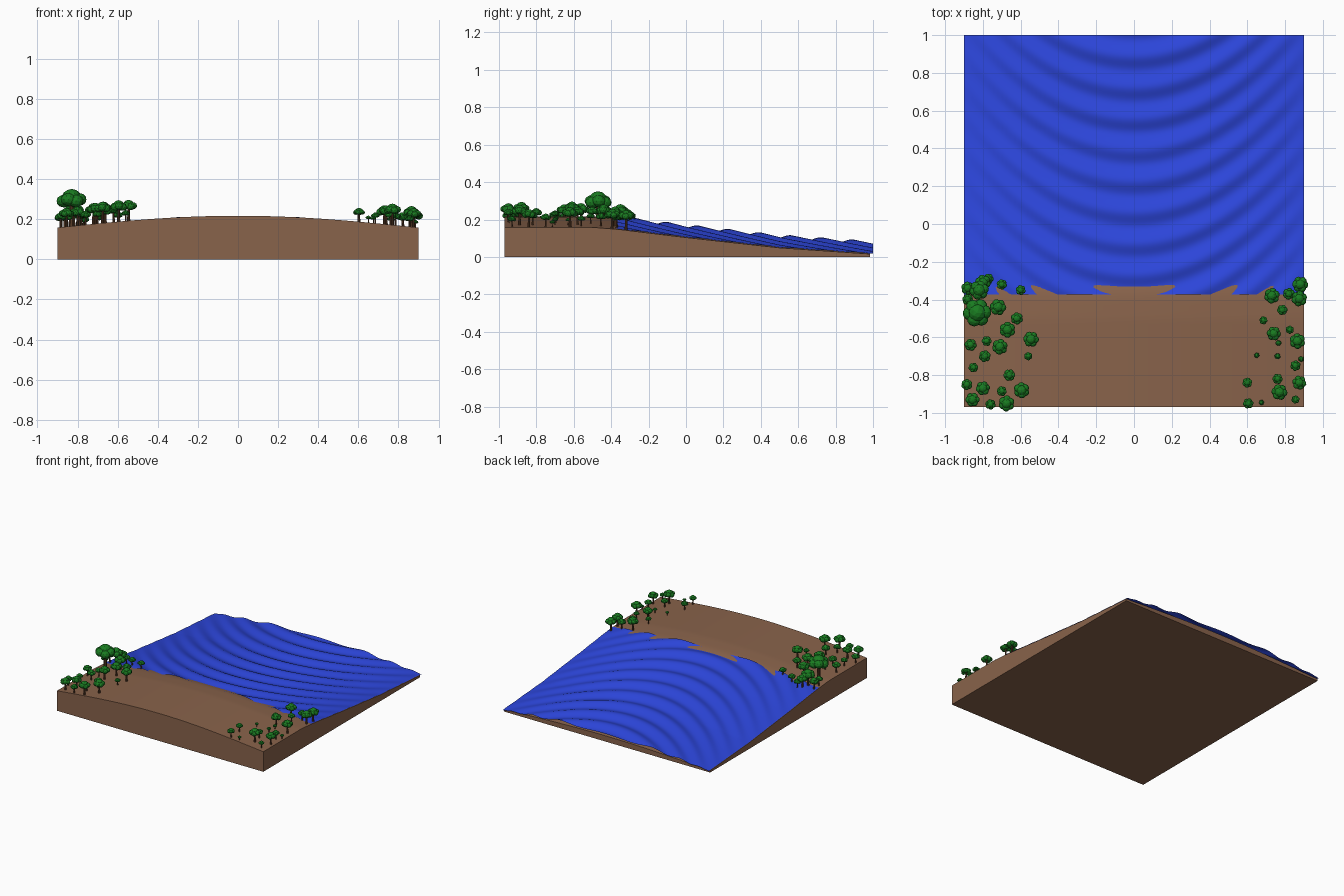
import bpy, bmesh, math, random
from mathutils import Matrix, Vector

if "Cube" in bpy.data.objects:
    bpy.data.objects.remove(bpy.data.objects["Cube"])

random.seed(4)


def material(name, rgb):
    m = bpy.data.materials.new(name)
    m.diffuse_color = (*rgb, 1)
    m.use_nodes = True
    m.node_tree.nodes["Principled BSDF"].inputs["Base Color"].default_value = m.diffuse_color
    return m


SOIL = material("soil", (0.25, 0.125, 0.07))
BARK = material("bark", (0.10, 0.045, 0.02))
LEAF = material("leaf", (0.01, 0.20, 0.015))
BLUE = material("water", (0.025, 0.06, 0.70))


def smoothstep(a, b, v):
    t = min(1, max(0, (v - a) / (b - a)))
    return t * t * (3 - 2 * t)


def side_height(y):
    # height of the ground along the left and right edges
    pts = [(-1.0, .157), (-.5, .157), (-.35, .145), (0, .103), (.5, .048), (1.0, .014)]
    for (y0, z0), (y1, z1) in zip(pts, pts[1:]):
        if y <= y1:
            return z0 + (z1 - z0) * (y - y0) / (y1 - y0)
    return pts[-1][1]


def dome(x):
    return max(0, math.cos(math.pi * x / 1.82))


def land_z(x, y):
    c = dome(x)
    return side_height(y) + c * (0.06 - 0.03 * smoothstep(-.4, -.2, y))


def water_z(x, y):
    c = dome(x)
    wave = math.cos(2 * math.pi * (y + 0.1 - 0.65 * x * x) / 0.165)
    return side_height(y) + 0.003 + 0.058 * c + 0.011 * wave * c ** 0.6


def height_grid(bm, x0, x1, y0, y1, nx, ny, fn):
    rows = []
    for j in range(ny + 1):
        y = y0 + (y1 - y0) * j / ny
        row = []
        for i in range(nx + 1):
            x = x0 + (x1 - x0) * i / nx
            row.append(bm.verts.new((x, y, fn(x, y))))
        rows.append(row)
    for a, b in zip(rows, rows[1:]):
        for i in range(nx):
            bm.faces.new((a[i], a[i + 1], b[i + 1], b[i]))


def to_mesh(bm, name, mat, smooth=False):
    me = bpy.data.meshes.new(name)
    for f in bm.faces:
        f.smooth = smooth
    bm.to_mesh(me)
    bm.free()
    me.materials.append(mat)
    return me


def add(name, me):
    ob = bpy.data.objects.new(name, me)
    bpy.context.collection.objects.link(ob)
    return ob


# Ground block: domed top surface pulled down to a flat base
bm = bmesh.new()
height_grid(bm, -.9, .9, -.97, .985, 40, 80, land_z)
edges = [e for e in bm.edges if e.is_boundary]
skirt = bmesh.ops.extrude_edge_only(bm, edges=edges)["geom"]
for v in skirt:
    if isinstance(v, bmesh.types.BMVert):
        v.co.z = 0
bmesh.ops.contextual_create(bm, geom=[e for e in bm.edges if e.is_boundary])
bmesh.ops.recalc_face_normals(bm, faces=bm.faces)
ground = add("ground", to_mesh(bm, "ground", SOIL))
bpy.context.view_layer.objects.active = ground
ground.select_set(True)
bpy.ops.object.shade_smooth_by_angle(angle=math.radians(30))

# Water sheet with curved wave crests
bm = bmesh.new()
height_grid(bm, -.9, .9, -.372, 1.0, 80, 150, water_z)
add("water", to_mesh(bm, "water", BLUE, True))

# Unit tree: tapered trunk and a flat-bottomed, lobed crown
bm = bmesh.new()
bmesh.ops.create_cone(bm, cap_ends=True, segments=8, radius1=.2, radius2=.13, depth=1.7,
                      matrix=Matrix.Translation((0, 0, .65)))
trunk_mesh = to_mesh(bm, "trunk", BARK)

bm = bmesh.new()
lobes = [(0, 0, 1.95, .62)]
for k in range(6):
    a = k * math.pi / 3 + .3
    lobes.append((.5 * math.cos(a), .5 * math.sin(a), 1.68 + .1 * (k % 2), .5))
for x, y, z, r in lobes:
    bmesh.ops.create_icosphere(bm, subdivisions=2, radius=r,
                               matrix=Matrix.Translation((x, y, z)) @ Matrix.Diagonal((1, 1, .85, 1)))
crown_mesh = to_mesh(bm, "crown", LEAF)

# Groves: x, y, crown radius
left_grove = [
    (-.80, -.31, .042), (-.77, -.29, .028), (-.88, -.34, .036), (-.82, -.35, .052),
    (-.70, -.32, .028), (-.60, -.35, .027), (-.91 + .03, -.40, .03), (-.83, -.47, .076),
    (-.72, -.44, .044), (-.62, -.50, .033), (-.67, -.56, .043), (-.78, -.62, .027),
    (-.71, -.65, .042), (-.545, -.61, .042), (-.56, -.70, .022), (-.865, -.64, .033),
    (-.79, -.70, .032), (-.85, -.76, .026), (-.66, -.80, .032), (-.885, -.85, .03),
    (-.80, -.87, .038), (-.855, -.93, .038), (-.76, -.955, .028), (-.675, -.95, .043),
    (-.595, -.88, .043), (-.70, -.885, .027)]
right_grove = [
    (.88, -.32, .043), (.875, -.395, .042), (.73, -.38, .042), (.82, -.37, .032),
    (.785, -.455, .028), (.685, -.51, .022), (.74, -.58, .038), (.825, -.56, .022),
    (.865, -.62, .042), (.765, -.63, .015), (.65, -.695, .014), (.76, -.70, .016),
    (.885, -.715, .015), (.855, -.75, .028), (.60, -.84, .027), (.875, -.84, .038),
    (.76, -.82, .028), (.77, -.89, .043), (.855, -.93, .022), (.605, -.95, .028),
    (.675, -.945, .014)]

for side, grove in (("left", left_grove), ("right", right_grove)):
    for n, (x, y, r) in enumerate(grove, 1):
        spin = random.uniform(0, 6.28)
        for part, me in (("trunk", trunk_mesh), ("crown", crown_mesh)):
            ob = add(f"{side}_tree_{part}_{n}", me)
            ob.location = (x, y, land_z(x, y))
            ob.scale = (r, r, r)
            ob.rotation_euler.z = spin
